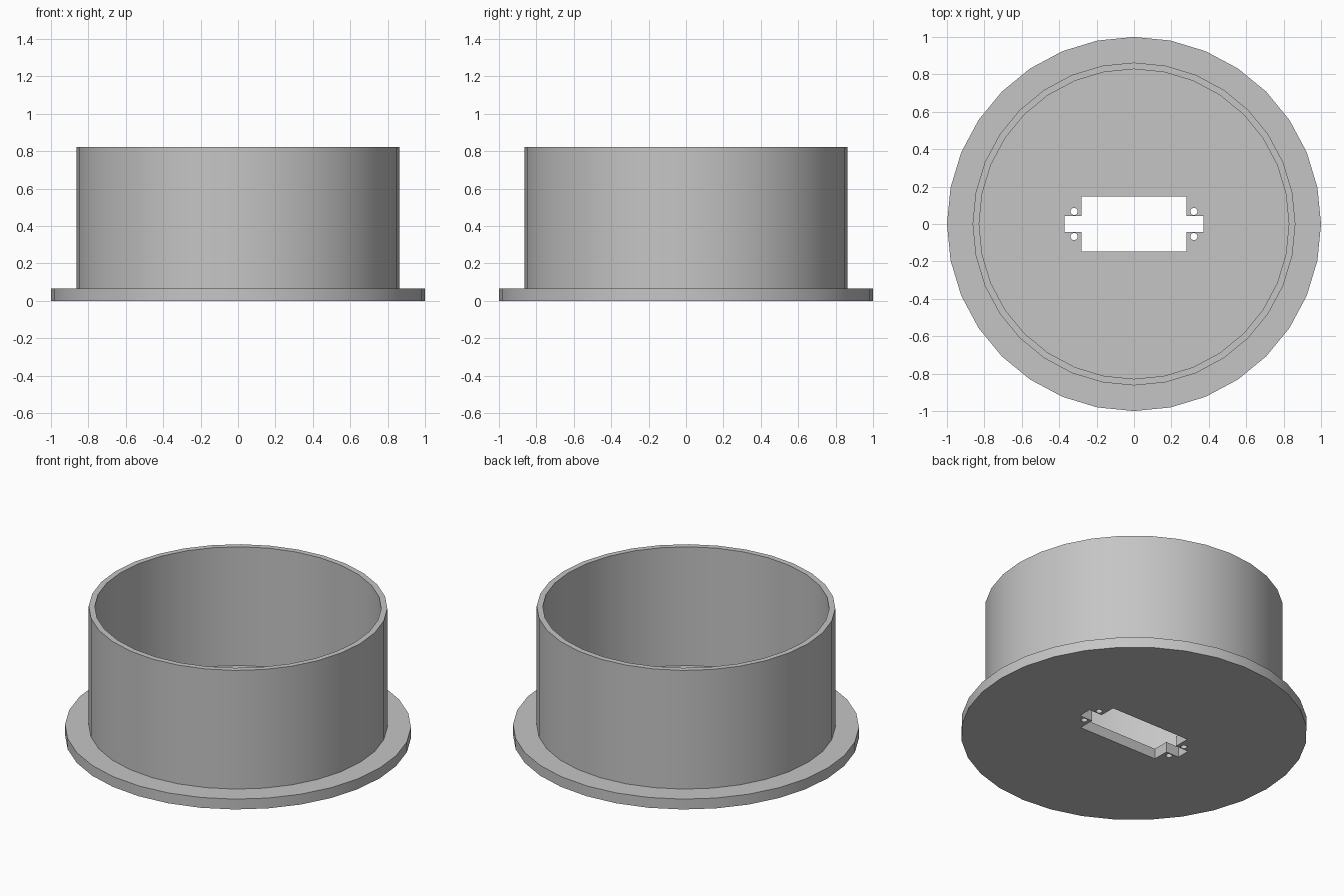
import bpy, bmesh, math

if "Cube" in bpy.data.objects:
    bpy.data.objects.remove(bpy.data.objects["Cube"])

SIDES = 32
FLANGE_TOP, WALL_TOP = 0.066, 0.823

grey = bpy.data.materials.new("light_grey")
grey.diffuse_color = (0.56, 0.56, 0.56, 1)
grey.use_nodes = True
grey.node_tree.nodes["Principled BSDF"].inputs["Base Color"].default_value = grey.diffuse_color


def ring(radius, n, cx=0, cy=0):
    return [(cx + radius * math.cos(2 * math.pi * i / n),
             cy + radius * math.sin(2 * math.pi * i / n)) for i in range(n)]


def add_prism(bm, outline, z0, z1):
    """Closed prism from a counter-clockwise outline."""
    lo = [bm.verts.new((x, y, z0)) for x, y in outline]
    hi = [bm.verts.new((x, y, z1)) for x, y in outline]
    bm.faces.new(lo[::-1])
    bm.faces.new(hi)
    n = len(outline)
    for i in range(n):
        j = (i + 1) % n
        bm.faces.new((lo[i], lo[j], hi[j], hi[i]))


def finish(bm, name):
    mesh = bpy.data.meshes.new(name)
    bm.to_mesh(mesh)
    bm.free()
    mesh.materials.append(grey)
    obj = bpy.data.objects.new(name, mesh)
    bpy.context.collection.objects.link(obj)
    return obj


def activate(obj):
    bpy.ops.object.select_all(action='DESELECT')
    obj.select_set(True)
    bpy.context.view_layer.objects.active = obj


# Base flange: a flat disc
bm = bmesh.new()
add_prism(bm, ring(1.0, SIDES), 0, FLANGE_TOP)
flange = finish(bm, "base_flange")

# Cutter: stepped connector slot plus four screw holes
bm = bmesh.new()
quarter = [(0.372, 0.043), (0.28, 0.043), (0.28, 0.146)]
slot = (quarter + [(-x, y) for x, y in quarter[::-1]]
        + [(-x, -y) for x, y in quarter] + [(x, -y) for x, y in quarter[::-1]])
add_prism(bm, slot, -0.1, 0.2)
for sx in (-1, 1):
    for sy in (-1, 1):
        add_prism(bm, ring(0.019, 16, sx * 0.32, sy * 0.067), -0.1, 0.2)
cutter = finish(bm, "slot_cutter")
cutter.hide_render = True

activate(flange)
cut = flange.modifiers.new("slot", 'BOOLEAN')
cut.operation = 'DIFFERENCE'
cut.solver = 'EXACT'
cut.object = cutter
bpy.ops.object.modifier_apply(modifier=cut.name)
bpy.data.objects.remove(cutter)

# Cylindrical wall: outer skin, rim and inner skin, standing on the flange
bm = bmesh.new()
profile = [(0.863, FLANGE_TOP), (0.863, WALL_TOP), (0.828, WALL_TOP), (0.828, FLANGE_TOP)]
loops = [[bm.verts.new((x, y, z)) for x, y in ring(r, SIDES)] for r, z in profile]
for a, b in zip(loops, loops[1:]):
    for i in range(SIDES):
        j = (i + 1) % SIDES
        bm.faces.new((a[i], a[j], b[j], b[i]))
wall = finish(bm, "cylinder_wall")

# Smooth round sides, sharp rims
for obj in (flange, wall):
    activate(obj)
    bpy.ops.object.shade_smooth_by_angle(angle=math.radians(30))
